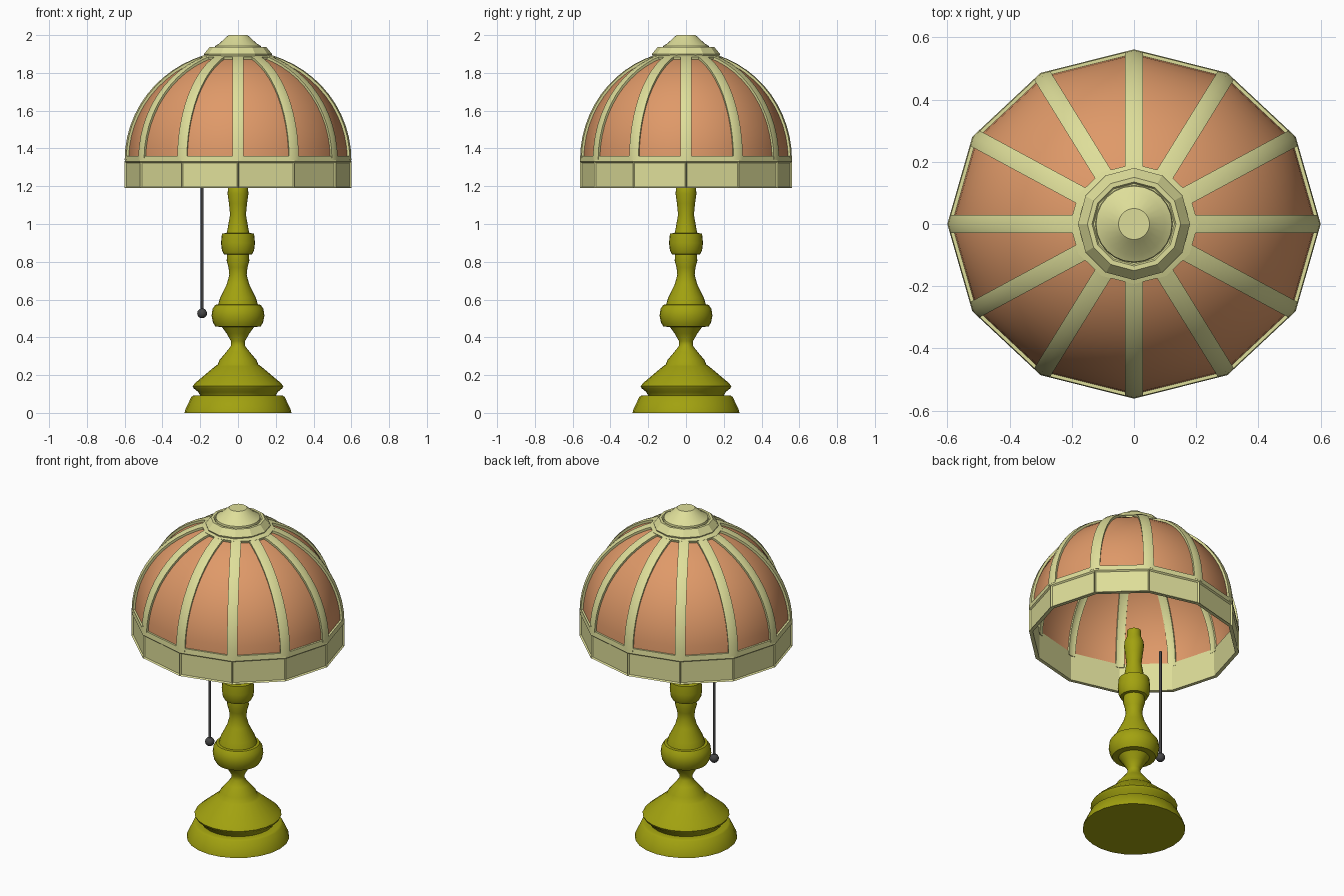
import bpy
import bmesh
from math import cos, sin, pi, radians
from mathutils import Vector

cube = bpy.data.objects.get("Cube")
if cube:
    bpy.data.objects.remove(cube, do_unlink=True)

SIDES = 12
SQUASH = 0.935      # the shade is slightly narrower front to back


def material(name, rgb):
    m = bpy.data.materials.new(name)
    m.use_nodes = True
    m.diffuse_color = (*rgb, 1)
    m.node_tree.nodes["Principled BSDF"].inputs["Base Color"].default_value = (*rgb, 1)
    return m


cream = material("cream", (0.73, 0.73, 0.32))
orange = material("orange_glass", (0.74, 0.32, 0.14))
olive = material("olive", (0.36, 0.36, 0.005))
grey = material("dark_grey", (0.06, 0.06, 0.06))


def finish(name, bm, mat, angle, thickness=0):
    """Turn a bmesh into a shaded object, thickened inward if asked."""
    me = bpy.data.meshes.new(name)
    bm.to_mesh(me)
    bm.free()
    me.materials.append(mat)
    ob = bpy.data.objects.new(name, me)
    bpy.context.collection.objects.link(ob)
    bpy.ops.object.select_all(action='DESELECT')
    ob.select_set(True)
    bpy.context.view_layer.objects.active = ob
    if thickness:
        mod = ob.modifiers.new("thickness", 'SOLIDIFY')
        mod.thickness = thickness
        mod.offset = -1
        bpy.ops.object.modifier_apply(modifier=mod.name)
    bpy.ops.object.shade_smooth_by_angle(angle=radians(angle))
    return ob


def lathe(profile, sides, squash=1, loop=False, caps=False):
    """Spin (radius, height) points, listed upward, around z."""
    bm = bmesh.new()
    rings = [[bm.verts.new((r * cos(2 * pi * i / sides),
                            r * squash * sin(2 * pi * i / sides), z))
              for i in range(sides)] for r, z in profile]
    pairs = list(zip(rings, rings[1:]))
    if loop:
        pairs.append((rings[-1], rings[0]))
    for a, b in pairs:
        for i in range(sides):
            j = (i + 1) % sides
            bm.faces.new((a[i], a[j], b[j], b[i]))
    if caps:
        bm.faces.new(rings[0][::-1])
        bm.faces.new(rings[-1])
    return bm


def dome(start, end, steps, inset=0):
    """Elliptical dome profile between two angles."""
    ts = [start + (end - start) * k / steps for k in range(steps + 1)]
    return [((0.6 - inset) * cos(t), 1.34 + (0.58 - inset) * sin(t)) for t in ts]


# Turned stem and foot
stem = [(0.283, 0), (0.28, 0.015), (0.247, 0.085), (0.235, 0.092), (0.2, 0.092),
        (0.21, 0.11), (0.235, 0.13), (0.24, 0.142), (0.225, 0.16), (0.12, 0.248),
        (0.108, 0.255), (0.098, 0.28), (0.06, 0.325), (0.037, 0.355), (0.037, 0.38),
        (0.06, 0.42), (0.085, 0.455), (0.12, 0.457), (0.133, 0.48), (0.14, 0.515),
        (0.135, 0.55), (0.12, 0.572), (0.105, 0.574), (0.095, 0.61), (0.06, 0.68),
        (0.046, 0.73), (0.05, 0.77), (0.06, 0.805), (0.058, 0.838), (0.075, 0.84),
        (0.085, 0.86), (0.09, 0.9), (0.085, 0.95), (0.06, 0.952), (0.054, 0.98),
        (0.042, 1.05), (0.048, 1.11), (0.055, 1.16), (0.053, 1.19), (0.04, 1.22),
        (0.038, 1.26)]
finish("turned_stem", lathe(stem, 24, caps=True), olive, 40)

# Shade rim with an inset panel on each side
rim = [(0.6, 1.19), (0.6, 1.33), (0.597, 1.36), (0.575, 1.36), (0.578, 1.19)]
bm = lathe(rim, SIDES, SQUASH, loop=True)
bm.normal_update()
panels = [f for f in bm.faces if all(v.co.z < 1.34 for v in f.verts)
          and f.normal.xy.dot(f.calc_center_median().xy) > 0.1]
bmesh.ops.inset_individual(bm, faces=panels, thickness=0.01, depth=-0.008)
finish("shade_rim", bm, cream, 20)

# Glass dome, just behind the ribs
finish("glass_dome", lathe(dome(0.02, 1.27, 12, 0.014), SIDES, SQUASH),
       orange, 40, 0.005)

# Ribs that wrap each corner of the dome
curve = dome(0.0, 1.27, 12)
bm = bmesh.new()
for s in range(SIDES):
    rows = []
    for r, z in curve:
        prev, here, nxt = [Vector((r * cos(a), r * SQUASH * sin(a), z))
                           for a in (2 * pi * (s + d) / SIDES for d in (-1, 0, 1))]
        rows.append([bm.verts.new(p) for p in (
            here + (prev - here).normalized() * 0.03, here,
            here + (nxt - here).normalized() * 0.03)])
    for a, b in zip(rows, rows[1:]):
        for k in (0, 1):
            bm.faces.new((a[k], a[k + 1], b[k + 1], b[k]))
finish("shade_ribs", bm, cream, 40, 0.026)

# Collar where the ribs meet
finish("rib_collar", lathe(dome(1.22, 1.36, 2), SIDES, SQUASH), cream, 20, 0.026)

# Faceted crown and round finial
crown = [(0.175, 1.885), (0.18, 1.9), (0.15, 1.937), (0.135, 1.937), (0.13, 1.93)]
finish("crown", lathe(crown, SIDES, caps=True), cream, 20)
finial = [(0.125, 1.925), (0.122, 1.942), (0.1, 1.955), (0.055, 1.996), (0.05, 2.0)]
finish("finial", lathe(finial, 24, caps=True), cream, 35)

# Pull chain with a ball
bm = lathe([(0.008, 0.53), (0.008, 1.2)], 8, caps=True)
bmesh.ops.translate(bm, vec=(-0.19, 0, 0), verts=bm.verts)
finish("pull_chain", bm, grey, 50)
bm = bmesh.new()
bmesh.ops.create_uvsphere(bm, u_segments=16, v_segments=10, radius=0.026)
bmesh.ops.translate(bm, vec=(-0.19, 0, 0.527), verts=bm.verts)
finish("pull_ball", bm, grey, 60)
